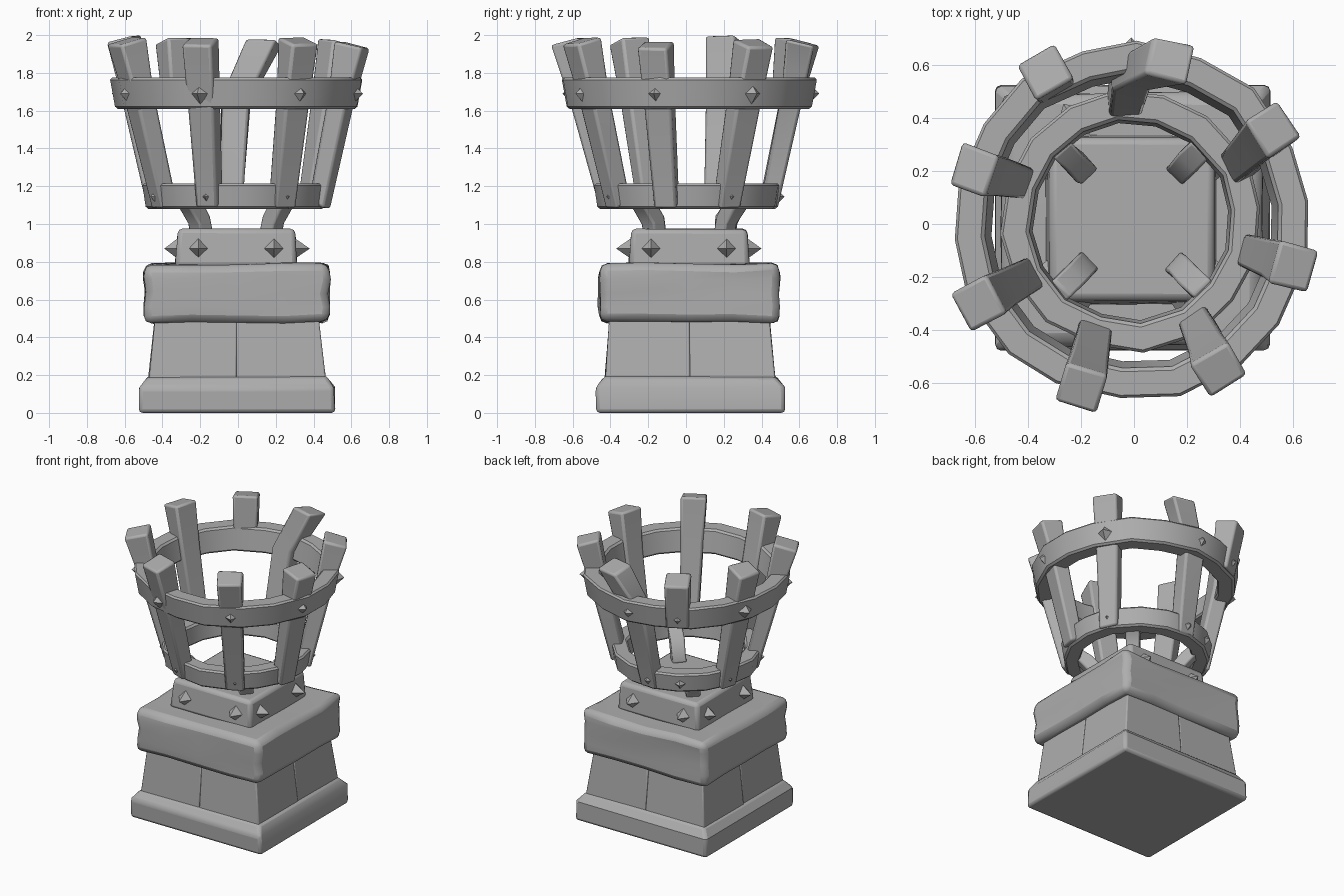
import bpy, bmesh, math, random
from mathutils import Vector

if "Cube" in bpy.data.objects:
    bpy.data.objects.remove(bpy.data.objects["Cube"])

random.seed(4)
CX, CY = -0.01, 0.01

stone = bpy.data.materials.new("worn grey")
stone.diffuse_color = (0.42, 0.42, 0.42, 1)
stone.use_nodes = True
stone.node_tree.nodes["Principled BSDF"].inputs["Base Color"].default_value = stone.diffuse_color


def finish(bm, name, bevel=0.0, angle=35, segments=2):
    bmesh.ops.recalc_face_normals(bm, faces=bm.faces)
    me = bpy.data.meshes.new(name)
    bm.to_mesh(me)
    bm.free()
    ob = bpy.data.objects.new(name, me)
    bpy.context.collection.objects.link(ob)
    me.materials.append(stone)
    if bevel:
        m = ob.modifiers.new("worn edges", 'BEVEL')
        m.width, m.segments = bevel, segments
        m.limit_method, m.angle_limit = 'ANGLE', math.radians(40)
    bpy.ops.object.select_all(action='DESELECT')
    ob.select_set(True)
    bpy.context.view_layer.objects.active = ob
    bpy.ops.object.shade_smooth_by_angle(angle=math.radians(angle))
    return ob


def loft(name, sections, bevel=0.0, jitter=0.0, cuts=0):
    """Solid skinned through a list of cross-section loops."""
    bm = bmesh.new()
    loops = [[bm.verts.new(p) for p in s] for s in sections]
    n = len(loops[0])
    for a, b in zip(loops, loops[1:]):
        for i in range(n):
            j = (i + 1) % n
            bm.faces.new((a[i], a[j], b[j], b[i]))
    bm.faces.new(loops[0])
    bm.faces.new(loops[-1])
    if cuts:
        bmesh.ops.subdivide_edges(bm, edges=bm.edges[:], cuts=cuts, use_grid_fill=True)
    for v in bm.verts:
        if v.co.z > 0.01:
            v.co += Vector([random.uniform(-jitter, jitter) for _ in range(3)])
    return finish(bm, name, bevel)


def rect(x0, x1, y0, y1, z):
    return [(x0, y0, z), (x1, y0, z), (x1, y1, z), (x0, y1, z)]


def spike(name, pos, direction, size, height):
    """Four-sided stud pointing along a direction."""
    d = Vector(direction).normalized()
    t = Vector((-d.y, d.x, 0)).normalized()
    u = d.cross(t)
    p = Vector(pos) - d * 0.02
    bm = bmesh.new()
    base = [bm.verts.new(p + v * size) for v in (t, u, -t, -u)]
    tip = bm.verts.new(p + d * (height + 0.02))
    bm.faces.new(base)
    for i in range(4):
        bm.faces.new((base[i], base[(i + 1) % 4], tip))
    finish(bm, name, 0, 20)


# Stone pedestal: plinth, four tapered blocks, thick slab, collar
loft("plinth", [rect(-0.525, 0.515, -0.475, 0.525, 0),
                rect(-0.52, 0.51, -0.475, 0.52, 0.135),
                rect(-0.475, 0.465, -0.43, 0.475, 0.195)], 0.02, 0.005)
for sx in (0, 1):
    for sy in (0, 1):
        bx = ((-0.475, -0.008), (-0.008, 0.465))[sx]
        by = ((-0.43, 0.02), (0.02, 0.475))[sy]
        tx = ((-0.44, -0.008), (-0.008, 0.425))[sx]
        ty = ((-0.405, 0.02), (0.02, 0.44))[sy]
        loft("pedestal_block", [rect(*bx, *by, 0.17), rect(*tx, *ty, 0.51)], 0.008, 0.003)
loft("slab", [rect(-0.495, 0.48, -0.46, 0.49, 0.48),
              rect(-0.495, 0.485, -0.46, 0.495, 0.79)], 0.04, 0.009, 3)
loft("collar", [rect(-0.335, 0.315, -0.305, 0.335, 0.77),
                rect(-0.32, 0.30, -0.29, 0.325, 0.975)], 0.025, 0.004)

# Two studs on each side of the collar
for s in (-0.2, 0.2):
    spike("collar_stud", (s - 0.01, -0.295, 0.87), (0, -1, 0), 0.065, 0.075)
    spike("collar_stud", (s - 0.01, 0.33, 0.87), (0, 1, 0), 0.065, 0.07)
    spike("collar_stud", (-0.325, s + 0.015, 0.87), (-1, 0, 0), 0.065, 0.065)
    spike("collar_stud", (0.305, s + 0.015, 0.87), (1, 0, 0), 0.065, 0.075)


# Hoops of the basket
def hoop(name, z0, z1, inner0, inner1, outer0, outer1, sides):
    bm = bmesh.new()
    rows = []
    for i in range(sides):
        a = 2 * math.pi * (i + 0.3 + random.uniform(-0.12, 0.12)) / sides
        k = random.uniform(0.985, 1.012)
        rows.append([bm.verts.new((CX + r * k * math.cos(a), CY + r * k * math.sin(a), z))
                     for r, z in ((inner0, z0), (outer0, z0), (outer1, z1), (inner1, z1))])
    for i in range(sides):
        a, b = rows[i], rows[(i + 1) % sides]
        for j in range(4):
            k = (j + 1) % 4
            bm.faces.new((a[j], a[k], b[k], b[j]))
    finish(bm, name, 0.012, 30, 1)


hoop("upper_hoop", 1.61, 1.775, 0.535, 0.565, 0.65, 0.68, 18)
hoop("lower_hoop", 1.08, 1.215, 0.37, 0.385, 0.475, 0.495, 16)


def bar(name, points, widths, depths, bevel=0.015):
    """Rectangular bar through points, with its width turned around the basket."""
    secs = []
    for p, w, d in zip(points, widths, depths):
        p = Vector(p)
        r = Vector((p.x - CX, p.y - CY, 0)).normalized()
        t = Vector((-r.y, r.x, 0))
        secs.append([p + t * (w / 2 * a) + r * (d / 2 * b) - Vector((0, 0, 0.02 * b))
                     for a, b in ((-1, -1), (1, -1), (1, 1), (-1, 1))])
    loft(name, secs, bevel, 0.004)


# Staves: top x, y, z and lower x, y (one is snapped off below the upper hoop)
staves = [((0.135, 0.62, 1.96), (-0.04, 0.44)),
          ((0.525, 0.36, 1.96), (0.38, 0.215)),
          ((0.605, -0.16, 1.95), (0.43, -0.10)),
          ((0.32, -0.55, 1.97), (0.23, -0.36)),
          ((-0.20, -0.62, 1.97), (-0.15, -0.40)),
          ((-0.59, -0.30, 1.97), (-0.39, -0.19)),
          ((-0.605, 0.205, 1.98), (-0.42, 0.16)),
          ((-0.335, 0.575, 1.97), None)]
for top, low in staves:
    T = Vector(top)
    if low:
        B = Vector((*low, 1.10))
        M = B.lerp(T, 0.66)
        if top[1] > 0.6:
            M.x = -0.01
        bar("stave", (B, M, T), (0.12, 0.15, 0.165), (0.09, 0.11, 0.15))
    else:
        M = Vector((-0.31, 0.53, 1.64))
        bar("broken_stave", (M, T), (0.15, 0.165), (0.11, 0.15))
    # Studs fastening the hoops to the staves
    for z, r, ref in ((1.69, 0.66, M), (1.145, 0.478, Vector((*low, 0)) if low else M)):
        a = math.atan2(ref.y - CY, ref.x - CX)
        c, s = math.cos(a), math.sin(a)
        spike("hoop_stud", (CX + r * c, CY + r * s, z), (c, s, 0), 0.055, 0.035)

# Four short curved legs holding the basket
for sx in (-1, 1):
    for sy in (-1, 1):
        pts = [(CX + sx * r, CY + 0.01 + sy * r, z)
               for r, z in ((0.185, 0.95), (0.195, 1.02), (0.235, 1.09), (0.285, 1.15))]
        bar("leg", pts, (0.09,) * 4, (0.08, 0.08, 0.08, 0.07), 0.01)
